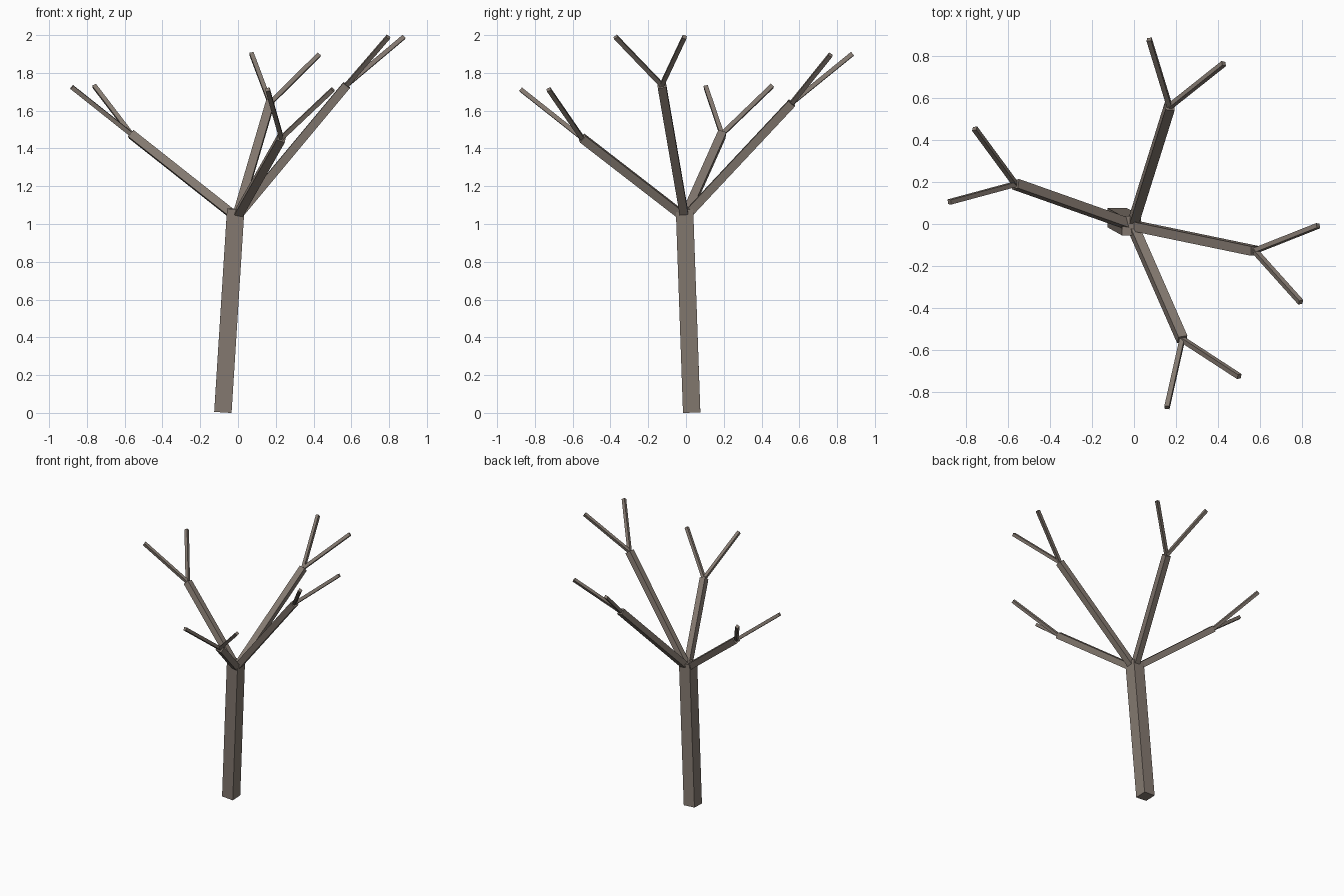
import bpy
from mathutils import Vector

if "Cube" in bpy.data.objects:
    bpy.data.objects.remove(bpy.data.objects["Cube"])

bark = bpy.data.materials.new("grey_brown_bark")
bark.use_nodes = True
color = (0.235, 0.195, 0.165, 1)
bark.diffuse_color = color
bark.node_tree.nodes["Principled BSDF"].inputs["Base Color"].default_value = color


def beam(name, start, end, width):
    """Square beam between two points, tilted from upright without twist."""
    start, end = Vector(start), Vector(end)
    axis = end - start
    bpy.ops.mesh.primitive_cube_add(size=1, location=(start + end) / 2)
    obj = bpy.context.object
    obj.name = name
    obj.rotation_mode = "QUATERNION"
    obj.rotation_quaternion = Vector((0, 0, 1)).rotation_difference(axis)
    obj.scale = (width, width, axis.length)
    obj.data.materials.append(bark)


# Leaning trunk
beam("trunk", (-0.08, 0.03, 0.004), (-0.012, -0.008, 1.08), 0.092)

# Each limb: branch end, then the tips of its two twigs
fork = (-0.008, -0.007, 1.035)
limbs = {
    "right": ((-0.565, 0.19, 1.475), (-0.88, 0.105, 1.725), (-0.76, 0.455, 1.73)),
    "back": ((0.17, 0.56, 1.64), (0.072, 0.88, 1.9), (0.428, 0.765, 1.895)),
    "left": ((0.575, -0.128, 1.735), (0.878, -0.008, 1.99), (0.795, -0.373, 1.99)),
    "front": ((0.23, -0.55, 1.455), (0.157, -0.875, 1.712), (0.502, -0.727, 1.712)),
}
for side, (tip, *twigs) in limbs.items():
    beam(side + "_branch", fork, tip, 0.045)
    for i, twig in enumerate(twigs, 1):
        beam(f"{side}_twig_{i}", tip, twig, 0.023)
